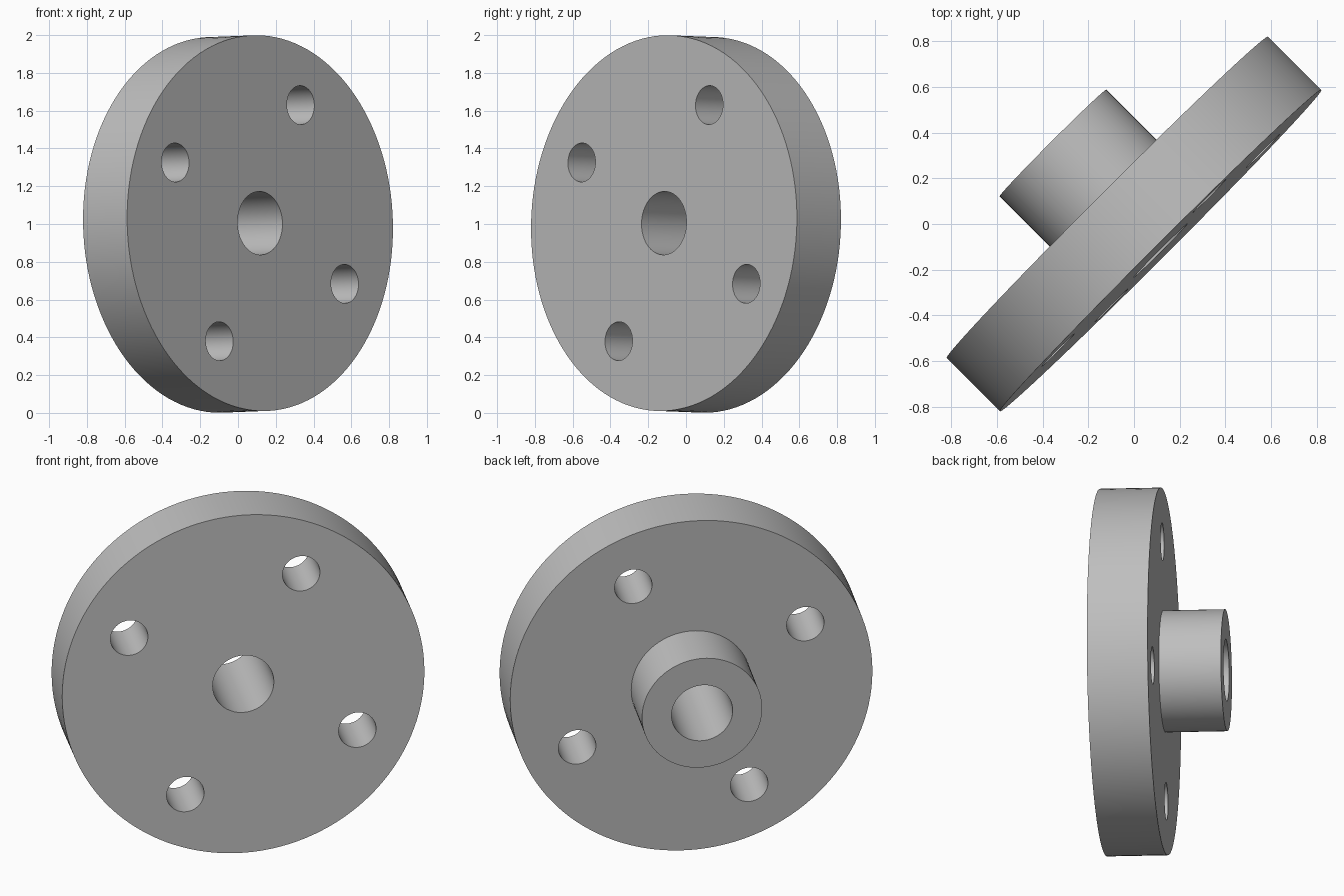
import bpy, bmesh, math
from mathutils import Matrix, Vector

cube = bpy.data.objects.get("Cube")
if cube:
    bpy.data.objects.remove(cube, do_unlink=True)

RADIUS, HALF_THICK = 0.995, 0.165
HUB_RADIUS, HUB_END = 0.33, 0.502
BORE_RADIUS, BOLT_RADIUS, BOLT_CIRCLE = 0.168, 0.103, 0.703
TILT = 0.028

steel = bpy.data.materials.new("grey_steel")
steel.use_nodes = True
grey = (0.52, 0.52, 0.52, 1)
steel.diffuse_color = grey
steel.node_tree.nodes["Principled BSDF"].inputs["Base Color"].default_value = grey


def add_cylinder(bm, radius, z0, z1, x=0, y=0, sides=96):
    bmesh.ops.create_cone(bm, cap_ends=True, segments=sides, radius1=radius,
                          radius2=radius, depth=z1 - z0,
                          matrix=Matrix.Translation((x, y, (z0 + z1) / 2)))


def make_object(name, bm):
    mesh = bpy.data.meshes.new(name)
    bm.to_mesh(mesh)
    bm.free()
    obj = bpy.data.objects.new(name, mesh)
    bpy.context.collection.objects.link(obj)
    mesh.materials.append(steel)
    return obj


def apply_boolean(target, tool, operation):
    mod = target.modifiers.new(operation.lower(), 'BOOLEAN')
    mod.operation, mod.object, mod.solver = operation, tool, 'EXACT'
    bpy.context.view_layer.objects.active = target
    bpy.ops.object.modifier_apply(modifier=mod.name)
    bpy.data.objects.remove(tool, do_unlink=True)


# Round plate, with local z as the shaft axis pointing to the front
bm = bmesh.new()
add_cylinder(bm, RADIUS, -HALF_THICK, HALF_THICK, sides=128)
flange = make_object("hub_flange", bm)

# Hub boss on the rear
bm = bmesh.new()
add_cylinder(bm, HUB_RADIUS, -HUB_END, 0)
apply_boolean(flange, make_object("hub_boss", bm), 'UNION')

# Centre bore and four bolt holes, cut right through
bm = bmesh.new()
add_cylinder(bm, BORE_RADIUS, -1, 1, sides=64)
for i in range(4):
    a = math.radians(62.8 + 90 * i)
    add_cylinder(bm, BOLT_RADIUS, -1, 1, BOLT_CIRCLE * math.cos(a),
                 BOLT_CIRCLE * math.sin(a), sides=48)
apply_boolean(flange, make_object("hole_cutters", bm), 'DIFFERENCE')

# Stand the part upright, turned to the front right and leaning slightly back
side = Vector((1, 1, 0)).normalized()
axis = (Vector((1, -1, 0)).normalized() * math.cos(TILT)
        + Vector((0, 0, math.sin(TILT))))
turn = Matrix((side, axis.cross(side), axis)).transposed().to_4x4()
flange.data.transform(Matrix.Translation((0, 0, 1)) @ turn)

bpy.ops.object.select_all(action='DESELECT')
flange.select_set(True)
bpy.context.view_layer.objects.active = flange
bpy.ops.object.shade_smooth_by_angle(angle=math.radians(30))
